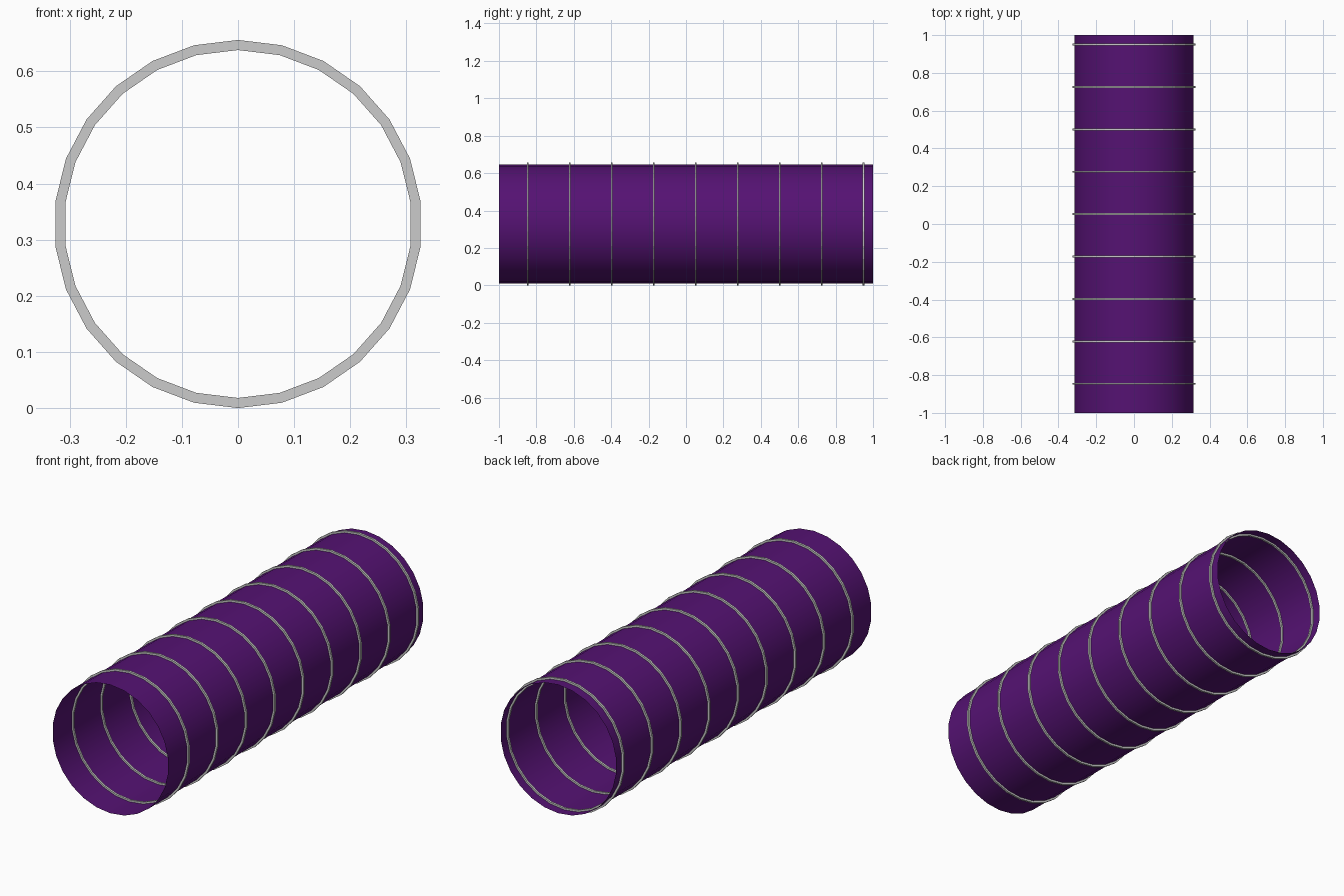
import bpy
from math import sin, cos, pi

if "Cube" in bpy.data.objects:
    bpy.data.objects.remove(bpy.data.objects["Cube"])

SIDES = 26
CZ = 0.328          # height of the tube axis
R_TUBE = 0.3185     # fabric radius
R_OUT, R_IN = 0.328, 0.31
RING_W = 0.01       # hoop width along the tube


def sweep(name, profile, closed):
    """Revolve (radius, y) profile points around the tube axis."""
    n = len(profile)
    verts = []
    for i in range(SIDES):
        a = 2 * pi * i / SIDES
        verts += [(r * sin(a), y, CZ + r * cos(a)) for r, y in profile]
    faces = []
    for i in range(SIDES):
        j = (i + 1) % SIDES
        for k in range(n if closed else n - 1):
            m = (k + 1) % n
            faces.append((i * n + k, i * n + m, j * n + m, j * n + k))
    mesh = bpy.data.meshes.new(name)
    mesh.from_pydata(verts, [], faces)
    mesh.update()
    obj = bpy.data.objects.new(name, mesh)
    bpy.context.collection.objects.link(obj)
    return obj


# Open, thin fabric tube
tube = sweep("fabric_tube", [(R_TUBE, 1), (R_TUBE, -1)], False)
tube.data.polygons.foreach_set("use_smooth", [True] * len(tube.data.polygons))
purple = bpy.data.materials.new("purple_fabric")
purple.diffuse_color = (0.09, 0.006, 0.17, 1)
purple.use_nodes = True
purple.node_tree.nodes["Principled BSDF"].inputs["Base Color"].default_value = purple.diffuse_color
tube.data.materials.append(purple)

# Nine evenly spaced wire hoops, showing inside and outside the fabric
for i in range(9):
    y = -0.846 + i * 0.2245
    h = RING_W / 2
    sweep(f"hoop_{i + 1}",
          [(R_IN, y - h), (R_IN, y + h), (R_OUT, y + h), (R_OUT, y - h)], True)
